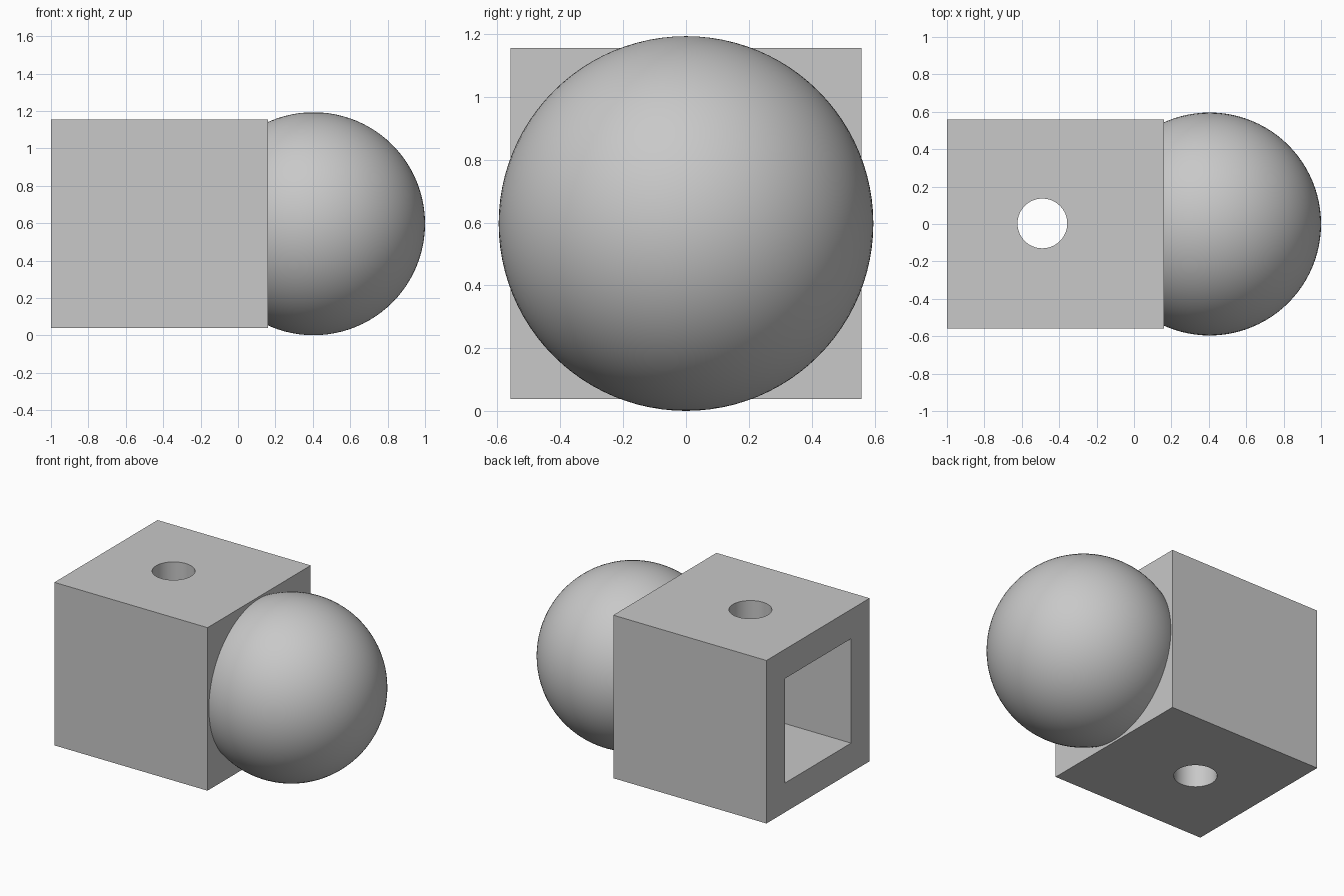
import bpy
import math

default_cube = bpy.data.objects.get("Cube")
if default_cube:
    bpy.data.objects.remove(default_cube, do_unlink=True)

grey = bpy.data.materials.new("plain grey")
grey.use_nodes = True
colour = (0.58, 0.58, 0.58, 1)
grey.diffuse_color = colour
grey.node_tree.nodes["Principled BSDF"].inputs["Base Color"].default_value = colour

MID_Z = 0.597   # shared axis of block, socket and ball
LEFT_END = -1.0


def box(name, x0, x1, width):
    """Square-section box along x, centred on the shared axis."""
    bpy.ops.mesh.primitive_cube_add(size=1, location=((x0 + x1) / 2, 0, MID_Z))
    ob = bpy.context.object
    ob.name = name
    ob.scale = (x1 - x0, width, width)
    bpy.ops.object.transform_apply(location=False, rotation=False, scale=True)
    ob.data.materials.append(grey)
    return ob


def cut(target, cutter):
    """Subtract the cutter from the target, then discard it."""
    mod = target.modifiers.new("cut", "BOOLEAN")
    mod.operation = "DIFFERENCE"
    mod.solver = "EXACT"
    mod.object = cutter
    bpy.ops.object.select_all(action="DESELECT")
    target.select_set(True)
    bpy.context.view_layer.objects.active = target
    bpy.ops.object.modifier_apply(modifier=mod.name)
    bpy.data.objects.remove(cutter, do_unlink=True)


# Hollow block with a square socket in its end
block = box("block", LEFT_END, 0.16, 1.116)
cut(block, box("socket_cutter", LEFT_END - 0.2, -0.22, 0.715))

# Vertical pin hole through the top and bottom walls
bpy.ops.mesh.primitive_cylinder_add(vertices=64, radius=0.133, depth=2,
                                    location=(-0.49, 0.003, MID_Z))
pin = bpy.context.object
pin.name = "pin_hole_cutter"
pin.data.materials.append(grey)
cut(block, pin)
bpy.ops.object.shade_smooth_by_angle(angle=math.radians(30))

# Ball sunk into the other end
bpy.ops.mesh.primitive_uv_sphere_add(segments=96, ring_count=48, radius=0.596,
                                     location=(0.404, 0, MID_Z))
ball = bpy.context.object
ball.name = "ball"
ball.data.materials.append(grey)
bpy.ops.object.shade_smooth_by_angle(angle=math.radians(30))
